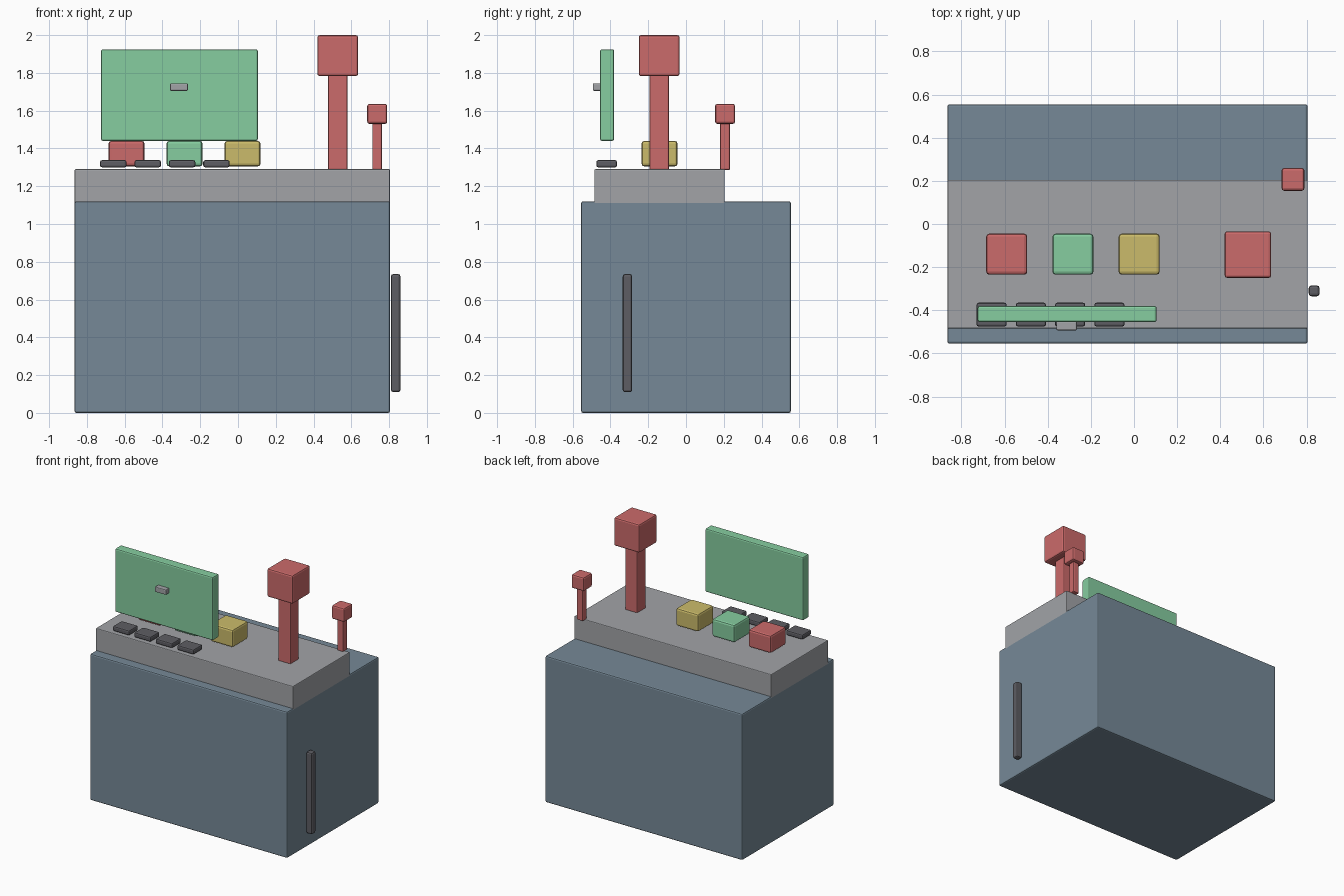
import bpy
import bmesh
from mathutils import Vector

default = bpy.data.objects.get("Cube")
if default:
    bpy.data.objects.remove(default, do_unlink=True)


def make_material(name, rgb):
    mat = bpy.data.materials.new(name)
    mat.use_nodes = True
    color = (*rgb, 1.0)
    mat.diffuse_color = color
    mat.node_tree.nodes["Principled BSDF"].inputs["Base Color"].default_value = color
    return mat


slate = make_material("slate blue", (0.18, 0.25, 0.31))
grey = make_material("light grey", (0.36, 0.37, 0.39))
dark = make_material("dark grey", (0.11, 0.11, 0.125))
green = make_material("soft green", (0.24, 0.61, 0.35))
red = make_material("soft red", (0.60, 0.145, 0.145))
yellow = make_material("soft yellow", (0.60, 0.50, 0.145))


def box(name, mat, low, high, bevel=0.01):
    """Box between two corners with narrow chamfered edges."""
    low, high = Vector(low), Vector(high)
    size = high - low
    mesh = bpy.data.meshes.new(name)
    bm = bmesh.new()
    bmesh.ops.create_cube(bm, size=1)
    bmesh.ops.scale(bm, vec=size, verts=bm.verts)
    bmesh.ops.bevel(bm, geom=bm.edges[:], offset=bevel, segments=2,
                    profile=0.5, affect='EDGES')
    bm.to_mesh(mesh)
    bm.free()
    mesh.materials.append(mat)
    obj = bpy.data.objects.new(name, mesh)
    obj.location = (low + high) / 2
    bpy.context.collection.objects.link(obj)
    return obj


# Cabinet, raised deck and side handle
box("cabinet", slate, (-0.865, -0.555, 0), (0.805, 0.555, 1.12))
box("deck", grey, (-0.865, -0.485, 1.10), (0.805, 0.205, 1.29), 0.006)
box("side_handle", dark, (0.81, -0.335, 0.11), (0.86, -0.285, 0.735), 0.012)

# Upright screen and its small front tab
box("screen", green, (-0.725, -0.455, 1.44), (0.105, -0.38, 1.925))
box("screen_tab", grey, (-0.36, -0.493, 1.705), (-0.265, -0.45, 1.745), 0.006)

# Three large buttons
for i, (label, mat) in enumerate((("red", red), ("green", green), ("yellow", yellow))):
    x = -0.59 + i * 0.307
    box(label + "_button", mat, (x - 0.095, -0.235, 1.305), (x + 0.095, -0.045, 1.44), 0.014)

# Row of flat keys
for i in range(4):
    x = -0.66 + i * 0.182
    box(f"key_{i + 1}", dark, (x - 0.07, -0.475, 1.30), (x + 0.07, -0.365, 1.338), 0.01)


def lever(name, x, y, post_half, head_half, neck, top):
    """Square post with a cube head."""
    box(name + "_post", red, (x - post_half, y - post_half, 1.285),
        (x + post_half, y + post_half, neck + 0.01), 0.008)
    box(name + "_head", red, (x - head_half, y - head_half, neck),
        (x + head_half, y + head_half, top), 0.012)


# Large lever and small lever
lever("large_lever", 0.528, -0.142, 0.052, 0.108, 1.783, 2.0)
lever("small_lever", 0.737, 0.207, 0.026, 0.053, 1.53, 1.636)
